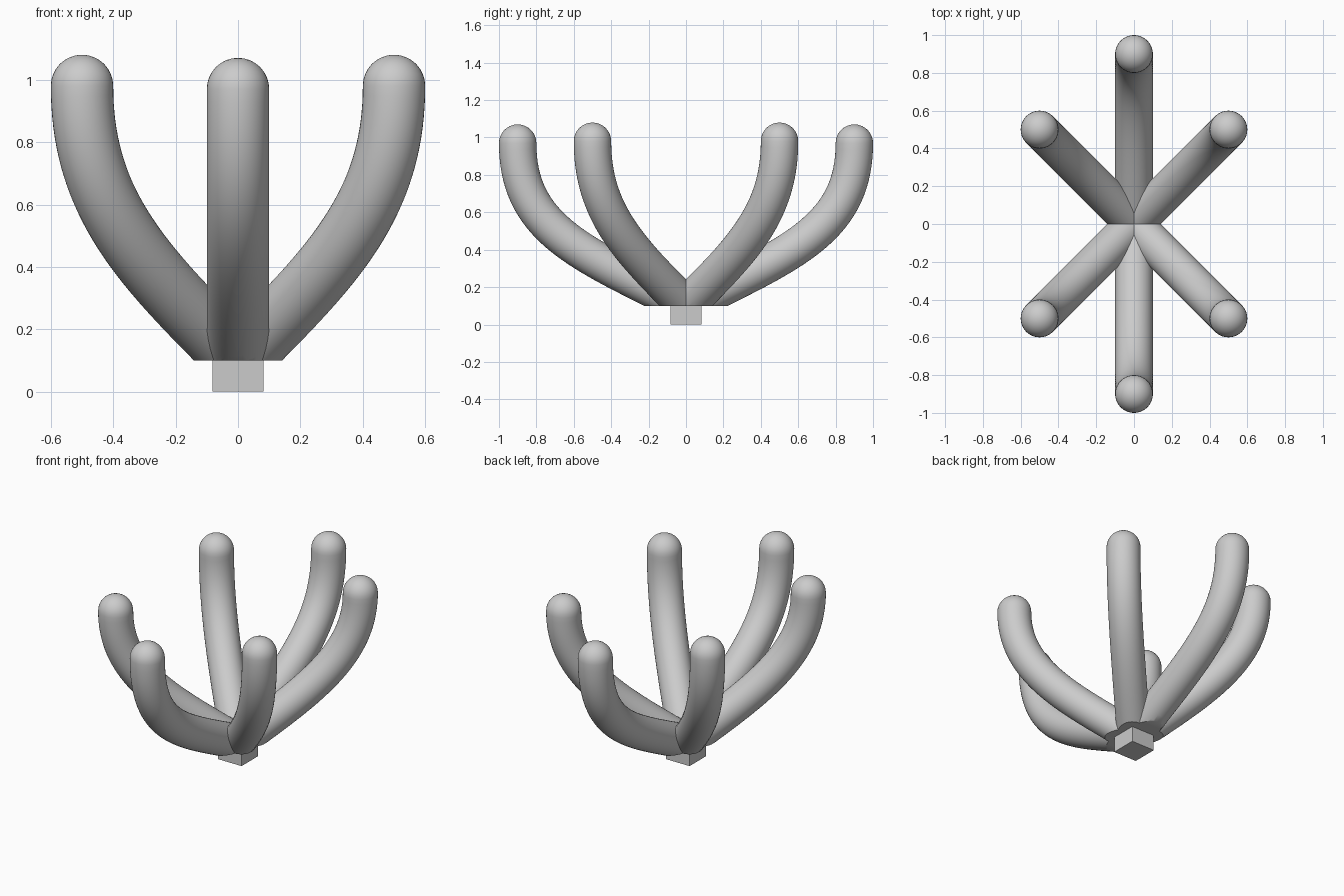
import bpy, bmesh, math
from mathutils import Vector

if "Cube" in bpy.data.objects:
    bpy.data.objects.remove(bpy.data.objects["Cube"])

R, SIDES, STEPS, CAP, BASE = 0.1, 40, 36, 8, 0.1


def bezier(p, t):
    u = 1 - t
    pos = p[0]*u**3 + p[1]*3*u*u*t + p[2]*3*u*t*t + p[3]*t**3
    tan = (p[1]-p[0])*u*u + (p[2]-p[1])*2*u*t + (p[3]-p[2])*t*t
    return pos, tan.normalized()


def make_arm(name, profile, angle):
    """Round-tipped tube following a (radius, height) bezier turned to an angle."""
    out = Vector((math.cos(angle), math.sin(angle), 0))
    side = Vector((-out.y, out.x, 0))
    pts = [out*r + Vector((0, 0, z)) for r, z in profile]

    # path stations: run-in behind the hub, curve, dome
    stations = []
    pos, tan = bezier(pts, 0)
    stations.append((pos - tan*0.25, tan, R))
    for i in range(STEPS + 1):
        stations.append((*bezier(pts, i / STEPS), R))
    pos, tan = bezier(pts, 1)
    for i in range(1, CAP):
        a = i / CAP * math.pi / 2
        stations.append((pos + tan*R*math.sin(a), tan, R*math.cos(a)))

    bm = bmesh.new()
    rings = []
    for c, d, r in stations:
        n = d.cross(side)
        rings.append([bm.verts.new(c + side*r*math.cos(a) + n*r*math.sin(a))
                      for a in (2*math.pi*k/SIDES for k in range(SIDES))])
    for a, b in zip(rings, rings[1:]):
        for k in range(SIDES):
            j = (k + 1) % SIDES
            bm.faces.new((a[k], a[j], b[j], b[k]))
    tip = bm.verts.new(pos + tan*R)
    for k in range(SIDES):
        bm.faces.new((rings[-1][k], rings[-1][(k+1) % SIDES], tip))
    bm.faces.new(rings[0][::-1])

    # flat underside, and trim at the centre plane
    for co, no in (((0, 0, BASE), (0, 0, -1)),
                   ((0, 0, 0), (0, -math.copysign(1, out.y), 0))):
        cut = bmesh.ops.bisect_plane(
            bm, geom=bm.verts[:] + bm.edges[:] + bm.faces[:], dist=1e-5,
            plane_co=co, plane_no=no, clear_outer=True)
        if no[2]:
            edges = [e for e in cut['geom_cut'] if isinstance(e, bmesh.types.BMEdge)]
            bmesh.ops.holes_fill(bm, edges=edges, sides=0)
    bmesh.ops.recalc_face_normals(bm, faces=bm.faces[:])

    me = bpy.data.meshes.new(name)
    bm.to_mesh(me)
    bm.free()
    ob = bpy.data.objects.new(name, me)
    bpy.context.collection.objects.link(ob)
    bpy.ops.object.select_all(action='DESELECT')
    ob.select_set(True)
    bpy.context.view_layer.objects.active = ob
    bpy.ops.object.shade_smooth_by_angle(angle=math.radians(35))


# four diagonal arms
q = math.sqrt(2)
short = [(0, 0.1), (0.293*q, 0.393), (0.5*q, 0.593), (0.5*q, 0.98)]
for i in range(4):
    make_arm(f"diagonal_arm_{i+1}", short, math.radians(45 + 90*i))

# front and back arms reach further
long = [(0, 0.1), (0.54, 0.375), (0.9, 0.5), (0.9, 0.97)]
make_arm("back_arm", long, math.pi/2)
make_arm("front_arm", long, -math.pi/2)

# square foot
bpy.ops.mesh.primitive_cube_add(size=1, location=(0, 0, 0.05))
foot = bpy.context.object
foot.name = "foot"
foot.scale = (0.165, 0.165, 0.1)
